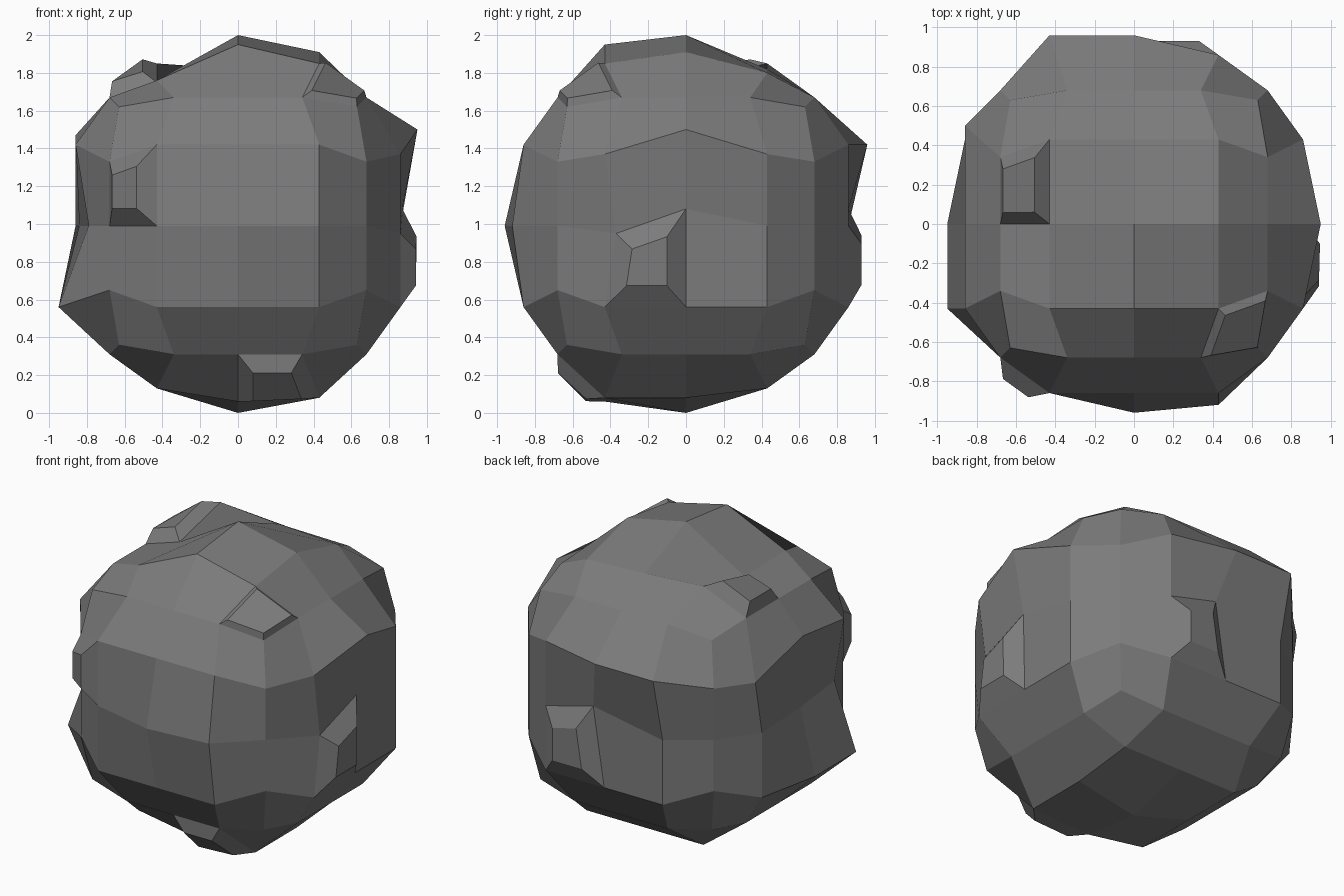
import bpy, bmesh
from mathutils import Vector

if "Cube" in bpy.data.objects:
    bpy.data.objects.remove(bpy.data.objects["Cube"])

# Dents and bulges: lattice point -> push outward along its own side
PUSH = {
    (0, 0, 2): .06, (0, -1, 2): .10, (1, 0, 2): .06, (-1, 0, 2): -.10, (-1, -1, 2): -.09,
    (0, 1, 2): -.03, (1, 1, 2): -.05,
    (0, 0, -2): .04, (0, -1, -2): .07, (1, 0, -2): .05, (1, -1, -2): .05,
    (2, 0, 1): .09, (2, 0, 0): -.08, (-2, 0, 0): -.11, (-2, -1, 0): -.07,
    (-2, 0, -1): .09, (-2, -1, -1): .09,
    (0, 2, 0): -.09, (0, 2, 1): .10, (-1, 2, 1): .10, (1, -2, 0): .06, (0, -2, 0): .01,
}
# Points that also slide upward
LIFT = {(2, 0, 0): .09, (0, 2, 0): .09, (2, 0, 1): .08, (-2, 0, 1): .05,
        (-2, 1, 1): -.07, (2, -1, 1): -.05, (2, 1, 1): -.05, (2, -1, 0): -.04}

# Knobs: lattice centre of a face, height, taper
KNOBS = [
    ((2, -.5, -.5), .08, .5), ((.5, 2, -.5), .07, .5), ((-1.5, -2, .5), .08, .52),
    ((-1.5, .5, 2), .07, .65), ((1.5, -1.5, 2), .04, .82), ((.5, -1.5, -2), .07, .6),
]


def sign(n):
    return (n > 0) - (n < 0)


def rounded(key):
    """Lattice point of a cube -> point on the rounded rock."""
    size = sorted(abs(n) for n in key)
    twos = size.count(2)
    outer = .63 if twos == 3 else (.95, .86, .68)[size[1]]
    step = (0, .34 if twos == 2 else .43, outer)
    p = Vector([sign(n) * step[abs(n)] for n in key])
    push = PUSH.get(key, 0)
    p += Vector([sign(n) * push if abs(n) == 2 else 0 for n in key])
    p.z += .99 + LIFT.get(key, 0)
    if key == (0, 2, 0):
        p.x += .08          # back dent slides sideways
    if key == (-2, 1, 1):
        p.y += .07
    if key == (2, -1, 0):
        p.y += .06
    return p


bm = bmesh.new()
bmesh.ops.create_cube(bm, size=4)
bmesh.ops.subdivide_edges(bm, edges=bm.edges[:], cuts=3, use_grid_fill=True)

# Pick the knob faces while the lattice is still regular
picked = []
for centre, height, taper in KNOBS:
    face = min(bm.faces, key=lambda f: (f.calc_center_median() - Vector(centre)).length)
    picked.append((face, height, taper))

for v in bm.verts:
    v.co = rounded(tuple(round(c) for c in v.co))
bm.normal_update()

# Raise each knob along its normal and taper it
for face, height, taper in picked:
    normal = face.normal.copy()
    bmesh.ops.inset_individual(bm, faces=[face], thickness=0.001)
    c = face.calc_center_median()
    for v in face.verts:
        v.co = c + (v.co - c) * taper + normal * height

bmesh.ops.recalc_face_normals(bm, faces=bm.faces[:])
mesh = bpy.data.meshes.new("rock")
bm.to_mesh(mesh)
bm.free()

# Dark grey stone
stone = bpy.data.materials.new("stone")
stone.diffuse_color = (.2, .2, .2, 1)
stone.use_nodes = True
stone.node_tree.nodes["Principled BSDF"].inputs["Base Color"].default_value = stone.diffuse_color
mesh.materials.append(stone)
bpy.context.collection.objects.link(bpy.data.objects.new("rock", mesh))
